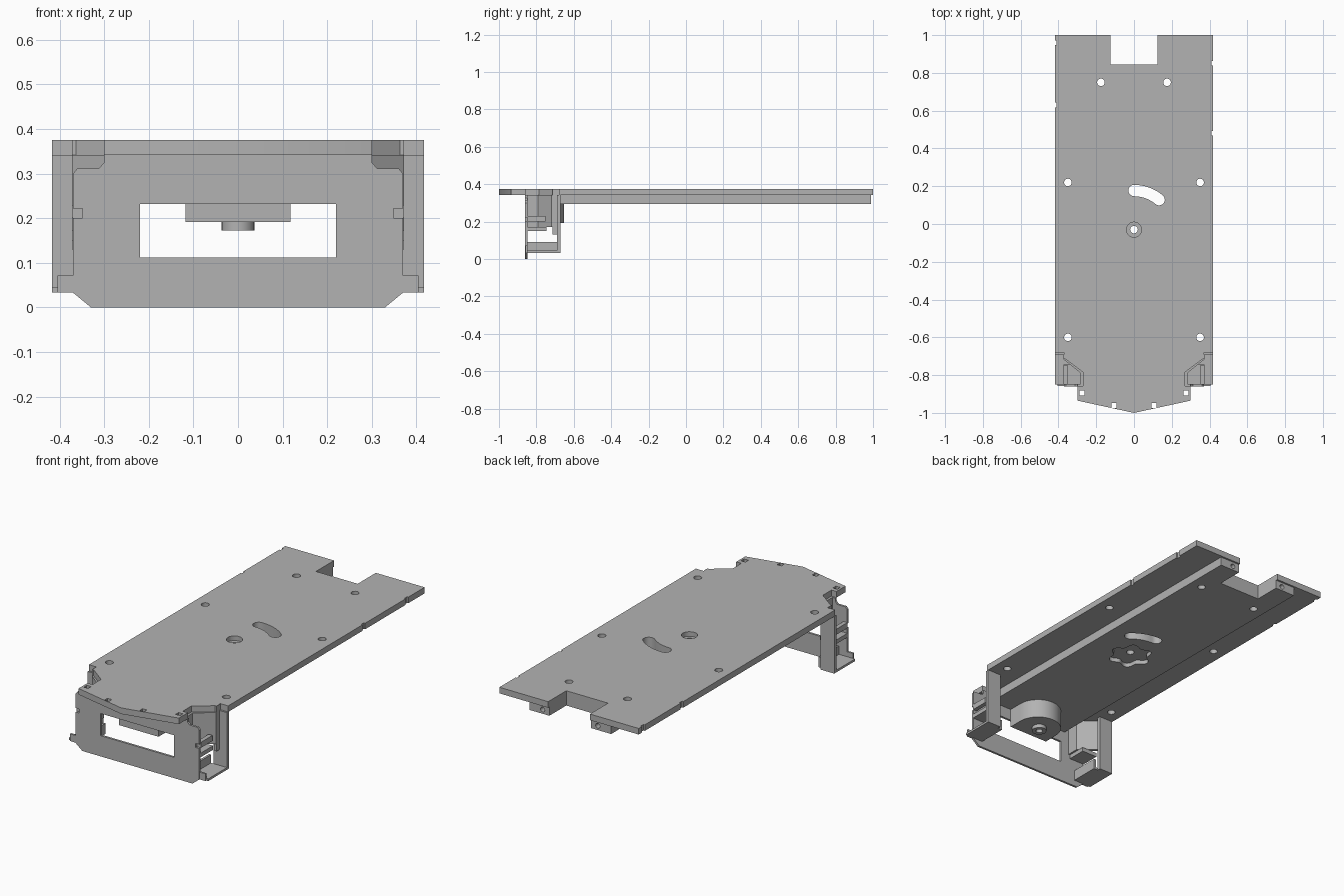
import bpy, bmesh
from math import sin, cos, pi, radians
from mathutils import Matrix, Vector

cube = bpy.data.objects.get("Cube")
if cube:
    bpy.data.objects.remove(cube, do_unlink=True)

grey = bpy.data.materials.new("plain grey")
grey.use_nodes = True
colour = (0.45, 0.45, 0.45, 1)
grey.diffuse_color = colour
grey.node_tree.nodes["Principled BSDF"].inputs["Base Color"].default_value = colour


def prism(name, outline, low, high, axis="z"):
    """Extrude a closed outline along z, or an (x, z) outline along y."""
    bm = bmesh.new()
    at = (lambda a, b: (a, b, low)) if axis == "z" else (lambda a, b: (a, low, b))
    face = bm.faces.new([bm.verts.new(at(a, b)) for a, b in outline])
    step = Vector((0, 0, high - low)) if axis == "z" else Vector((0, high - low, 0))
    new = bmesh.ops.extrude_face_region(bm, geom=[face])["geom"]
    bmesh.ops.translate(bm, vec=step, verts=[v for v in new if isinstance(v, bmesh.types.BMVert)])
    bmesh.ops.recalc_face_normals(bm, faces=bm.faces)
    mesh = bpy.data.meshes.new(name)
    bm.to_mesh(mesh)
    bm.free()
    mesh.materials.append(grey)
    ob = bpy.data.objects.new(name, mesh)
    bpy.context.collection.objects.link(ob)
    return ob


def rect(x0, x1, y0, y1):
    return [(x0, y0), (x1, y0), (x1, y1), (x0, y1)]


def arc(cx, cy, r, start, end, n):
    angles = [radians(start + (end - start) * i / n) for i in range(n + 1)]
    return [(cx + r * cos(a), cy + r * sin(a)) for a in angles]


def circle(cx, cy, r, n=24):
    return arc(cx, cy, r, 0, 360, n)[:-1]


def mirrored(half):
    return half + [(-x, y) for x, y in reversed(half) if x]


def cut(ob, cutters):
    """Subtract the cutters and keep only the finished mesh."""
    for c in cutters:
        mod = ob.modifiers.new("cut", "BOOLEAN")
        mod.operation, mod.solver, mod.object = "DIFFERENCE", "EXACT", c
    bpy.context.view_layer.update()
    done = bpy.data.meshes.new_from_object(ob.evaluated_get(bpy.context.evaluated_depsgraph_get()))
    ob.modifiers.clear()
    ob.data = done


def smooth(ob):
    bpy.ops.object.select_all(action="DESELECT")
    ob.select_set(True)
    bpy.context.view_layer.objects.active = ob
    bpy.ops.object.shade_smooth_by_angle(angle=radians(30))


TOP, UNDER, SLAB = 0.375, 0.342, 0.295

# Deck plate and the thicker core beneath it
deck = prism("deck_plate", mirrored([
    (0, -1), (0.3, -0.935), (0.3, -0.858), (0.27, -0.858), (0.27, -0.785),
    (0.37, -0.71), (0.37, -0.68), (0.417, -0.68), (0.417, 1), (0.125, 1), (0.125, 0.845)]), UNDER, TOP)
core = prism("deck_core", mirrored([
    (0.245, -0.85), (0.245, 0.99), (0.125, 0.99), (0.125, 0.845)]), SLAB, UNDER)

# Through holes, curved slot and counterbored pivot
shared = [prism("cutter", circle(s * x, y, 0.02), 0.2, 0.5)
          for s in (-1, 1) for x, y in ((0.175, 0.75), (0.35, 0.22), (0.35, -0.6))]
mid = arc(0, -0.03, 0.207, 90, 50, 1)
slot = (arc(0, -0.03, 0.237, 50, 90, 10) + arc(*mid[0], 0.03, 90, 270, 10)[1:]
        + arc(0, -0.03, 0.177, 90, 50, 10)[1:] + arc(*mid[1], 0.03, 230, 410, 10)[1:-1])
shared += [prism("cutter", slot, 0.2, 0.5), prism("cutter", circle(0, -0.03, 0.02), 0.2, 0.5)]

deck_only = [prism("cutter", circle(0, -0.03, 0.04), 0.35, 0.5)]
deck_only += [prism("cutter", rect(s * x - 0.013, s * x + 0.013, y - 0.013, y + 0.013), 0.2, 0.5)
              for s in (-1, 1) for x, y in ((0.275, -0.895), (0.105, -0.96))]
deck_only += [prism("cutter", rect(x - 0.008, x + 0.008, y - 0.012, y + 0.012), 0.2, 0.5)
              for x, y in ((-0.417, 0.96), (-0.417, 0.63), (0.417, 0.85), (0.417, 0.48))]

# Lobed recess below the pivot and bores in the rear ends of the core
lobes = []
for i in range(72):
    a = 2 * pi * i / 72
    r = 0.1 + 0.014 * cos(6 * a)
    lobes.append((r * cos(a), -0.03 + r * sin(a)))
core_only = [prism("cutter", lobes, 0.2, SLAB + 0.022)]
core_only += [prism("cutter", circle(s * 0.165, 0.318, 0.013, 16), 0.93, 1.1, "y") for s in (-1, 1)]

cut(deck, shared + deck_only)
cut(core, shared + core_only)
for c in shared + deck_only + core_only:
    bpy.data.objects.remove(c, do_unlink=True)

# Front panel with a wide window
panel = prism("front_panel", mirrored([
    (0.33, 0), (0.37, 0.033), (0.37, 0.3), (0.36, 0.312), (0.312, 0.312),
    (0.3, 0.325), (0.3, UNDER)]), -0.86, -0.848, "y")
window = prism("cutter", rect(-0.22, 0.22, 0.112, 0.232), -0.9, -0.8, "y")
notches = [prism("cutter", rect(*sorted((s * 0.349, s * 0.38)), 0.2, 0.222), -0.9, -0.8, "y") for s in (-1, 1)]
cut(panel, [window] + notches)
for c in [window] + notches:
    bpy.data.objects.remove(c, do_unlink=True)

# Rounded boss under the front with a small collar
boss = prism("front_boss", [(-0.118, -0.848), (0.118, -0.848)] + arc(0, -0.77, 0.118, 0, 180, 28), 0.192, SLAB)
collar = prism("boss_collar", circle(0, -0.76, 0.037), 0.172, 0.192)
bore = prism("cutter", circle(0, -0.76, 0.018), 0.1, 0.26)
for part in (boss, collar):
    cut(part, [bore])
bpy.data.objects.remove(bore, do_unlink=True)

# Corner brackets, alike on both sides
for s, side in ((1, "left"), (-1, "right")):
    def block(name, x0, x1, y0, y1, z0, z1):
        return prism(side + "_" + name, rect(*sorted((s * x0, s * x1)), y0, y1), z0, z1)

    block("rear_column", 0.335, 0.417, -0.69, -0.672, 0.033, UNDER)
    block("column_flange", 0.36, 0.372, -0.715, -0.69, 0.13, TOP)
    block("bottom_shelf", 0.31, 0.417, -0.85, -0.69, 0.033, 0.045)
    block("shelf_wall", 0.31, 0.322, -0.85, -0.69, 0.045, 0.09)
    block("middle_shelf", 0.28, 0.372, -0.85, -0.745, 0.15, 0.172)
    block("front_tab", 0.37, 0.405, -0.858, -0.848, 0.033, 0.072)
    block("upper_tab", 0.349, 0.372, -0.848, -0.75, 0.2, 0.23)
    wall = [(0.27, -0.85), (0.282, -0.85), (0.282, -0.79), (0.372, -0.718), (0.372, -0.69),
            (0.36, -0.69), (0.36, -0.708), (0.27, -0.782)]
    prism(side + "_slanted_wall", [(s * x, y) for x, y in wall], 0.172, UNDER)

for ob in (deck, core, boss, collar):
    smooth(ob)
